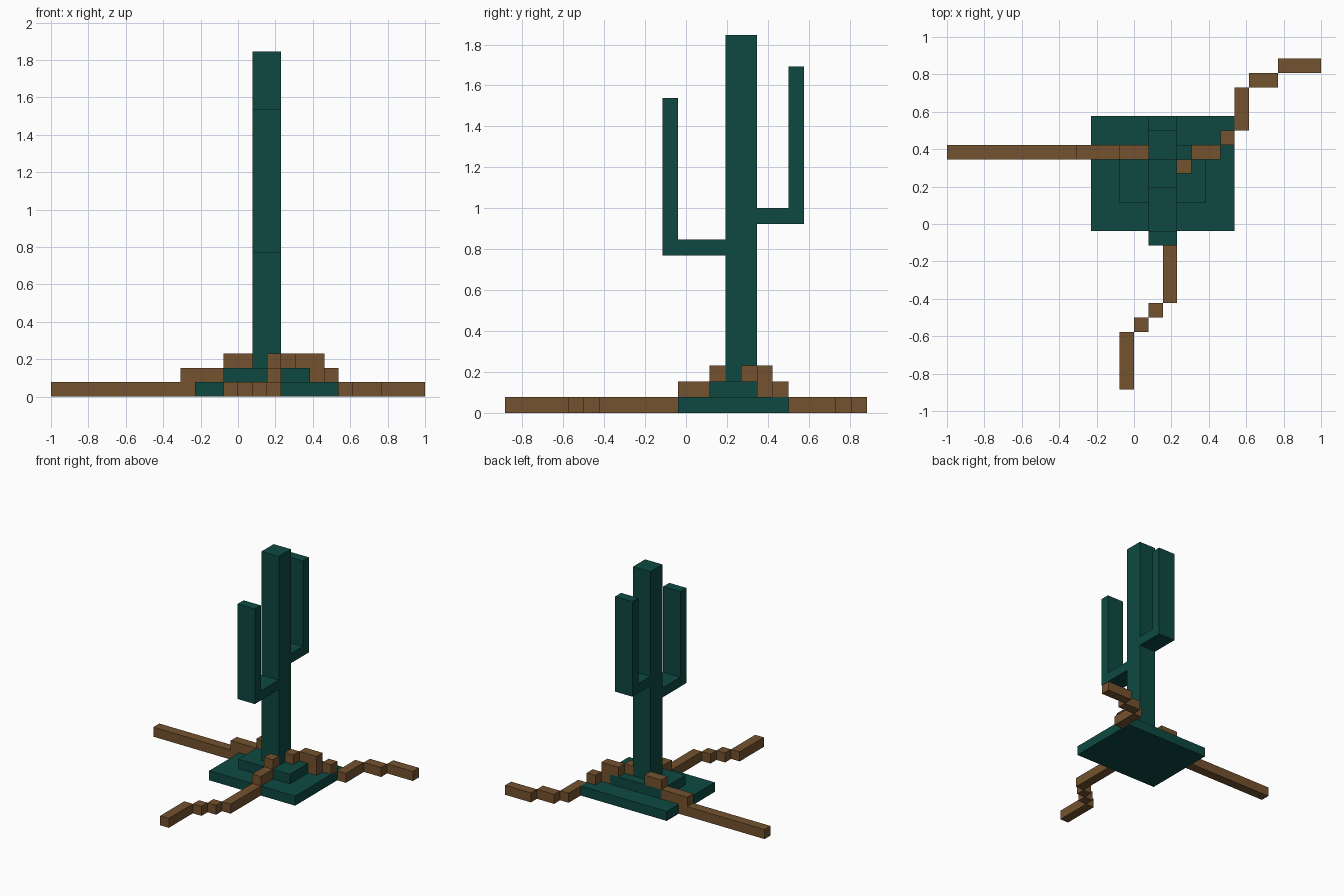
import bpy
import bmesh

if "Cube" in bpy.data.objects:
    bpy.data.objects.remove(bpy.data.objects["Cube"])

U = 2 / 26              # block size
CX, CY = 13, 11.5       # block coordinates of the model's centre


def material(name, rgb):
    m = bpy.data.materials.new(name)
    m.use_nodes = True
    m.diffuse_color = (*rgb, 1)
    bsdf = m.node_tree.nodes["Principled BSDF"]
    bsdf.inputs["Base Color"].default_value = (*rgb, 1)
    bsdf.inputs["Roughness"].default_value = 0.9
    return m


GREEN = material("dark green", (0.0044, 0.0665, 0.0545))
BROWN = material("root brown", (0.175, 0.0844, 0.0275))


def blocks(name, mat, boxes):
    """One object made of boxes given as (x0, x1, y0, y1, z0, z1) in blocks."""
    bm = bmesh.new()
    for x0, x1, y0, y1, z0, z1 in boxes:
        verts = bmesh.ops.create_cube(bm, size=1)["verts"]
        for v in verts:
            v.co = ((x0 if v.co.x < 0 else x1) - CX,
                    (y0 if v.co.y < 0 else y1) - CY,
                    z0 if v.co.z < 0 else z1)
            v.co *= U
    mesh = bpy.data.meshes.new(name)
    bm.to_mesh(mesh)
    bm.free()
    mesh.materials.append(mat)
    obj = bpy.data.objects.new(name, mesh)
    bpy.context.collection.objects.link(obj)
    return obj


# Stepped base and trunk
blocks("base_slab", GREEN, [(10, 20, 11, 19, 0, 1)])
blocks("base_step", GREEN, [(12, 18, 13, 17, 1, 2)])
blocks("trunk", GREEN, [(14, 16, 14, 16, 2, 24)])

# Bent arms: a short reach out from the trunk, then an upright
blocks("front_arm", GREEN, [(14, 16, 11, 14, 10, 11), (14, 16, 10, 11, 10, 20)])
blocks("back_arm", GREEN, [(14, 16, 16, 18, 12, 13), (14, 16, 18, 19, 12, 22)])

# Roots stepping down from the trunk and out over the ground
blocks("right_root", BROWN, [
    (12, 14, 16, 17, 2, 3),
    (9, 12, 16, 17, 1, 2),
    (0, 10, 16, 17, 0, 1),
])
blocks("front_root", BROWN, [
    (15, 16, 13, 14, 2, 3),
    (15, 16, 11, 13, 1, 2),
    (15, 16, 6, 11, 0, 1),
    (14, 15, 5, 6, 0, 1),
    (13, 14, 4, 5, 0, 1),
    (12, 13, 0, 4, 0, 1),
])
blocks("left_root", BROWN, [
    (16, 17, 15, 16, 2, 3),
    (17, 18, 16, 17, 2, 3),
    (18, 19, 16, 17, 1, 3),
    (19, 20, 17, 18, 1, 2),
    (20, 21, 18, 21, 0, 1),
    (21, 23, 21, 22, 0, 1),
    (23, 26, 22, 23, 0, 1),
])
